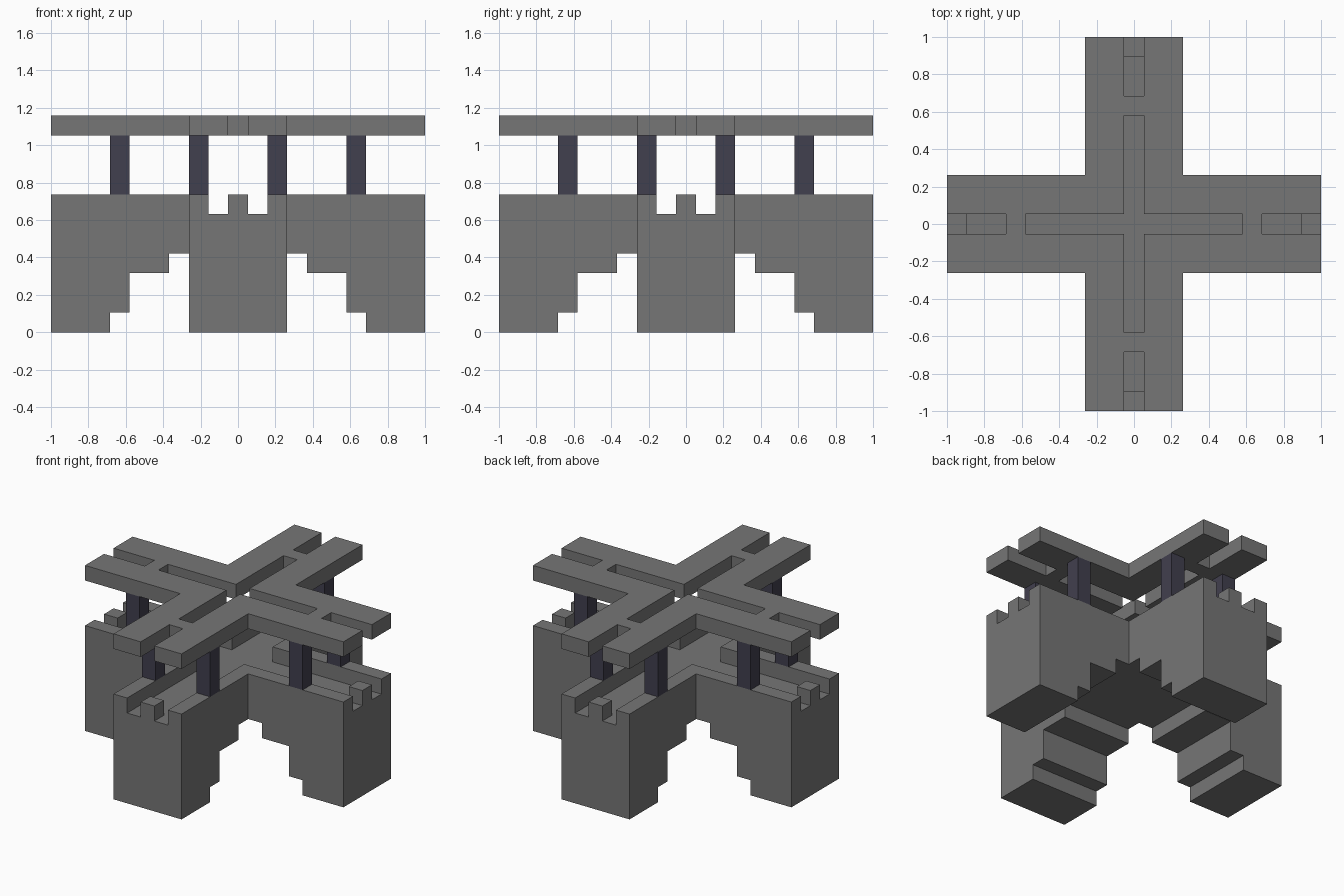
import bpy
import bmesh
from mathutils import Vector

cube = bpy.data.objects.get("Cube")
if cube:
    bpy.data.objects.remove(cube, do_unlink=True)

U = 2 / 19      # one block
REACH = 9       # blocks from the centre to the end of an arm
AXES = [Vector((1, 0, 0)), Vector((0, 1, 0)), Vector((0, 0, 1))]


def material(name, colour):
    mat = bpy.data.materials.new(name)
    mat.use_nodes = True
    mat.diffuse_color = (*colour, 1)
    mat.node_tree.nodes["Principled BSDF"].inputs["Base Color"].default_value = (*colour, 1)
    return mat


def block_part(name, layers, filled, mat):
    """Skin the blocks chosen by filled(along, across, layer) on a four-armed plan."""
    span = range(-REACH, REACH + 1)
    cells = set()
    for x in span:
        for y in span:
            along, across = max(abs(x), abs(y)), min(abs(x), abs(y))
            if across <= 2:
                cells.update((x, y, k) for k in layers if filled(along, across, k))
    bm = bmesh.new()
    for cell in cells:
        centre = Vector(cell) + AXES[2] / 2
        for i in range(3):
            for sign in (-1, 1):
                normal = AXES[i] * sign
                if tuple(int(c) for c in Vector(cell) + normal) in cells:
                    continue
                u, v = AXES[(i + 1) % 3] / 2, AXES[(i + 2) % 3] / 2 * sign
                mid = centre + normal / 2
                corners = (mid - u - v, mid + u - v, mid + u + v, mid - u + v)
                bm.faces.new([bm.verts.new(c * U) for c in corners])
    # Weld the skin and merge the flat areas
    bmesh.ops.remove_doubles(bm, verts=bm.verts, dist=U / 100)
    bmesh.ops.dissolve_limit(bm, angle_limit=0.01, verts=bm.verts, edges=bm.edges)
    mesh = bpy.data.meshes.new(name)
    bm.to_mesh(mesh)
    bm.free()
    mesh.materials.append(mat)
    obj = bpy.data.objects.new(name, mesh)
    bpy.context.collection.objects.link(obj)


stone = material("grey stone", (0.18, 0.18, 0.18))
slate = material("dark slate", (0.053, 0.05, 0.077))

# Innermost block of each leg, by layer, forming the stepped arches
ARCH = [7, 6, 6, 4, 0, 0]


def base(along, across, k):
    if k < len(ARCH):
        return along >= ARCH[k]
    # Parapet walls and the single merlon at each arm end
    return across == 2 or (across == 0 and along == REACH)


def pillars(along, across, k):
    return along == 6 and across == 2


def roof(along, across, k):
    # Slots down the middle, bridged once on each arm
    return across > 0 or along == 6


block_part("arched_base", range(0, 7), base, stone)
block_part("pillars", range(7, 10), pillars, slate)
block_part("slotted_roof", range(10, 11), roof, stone)
